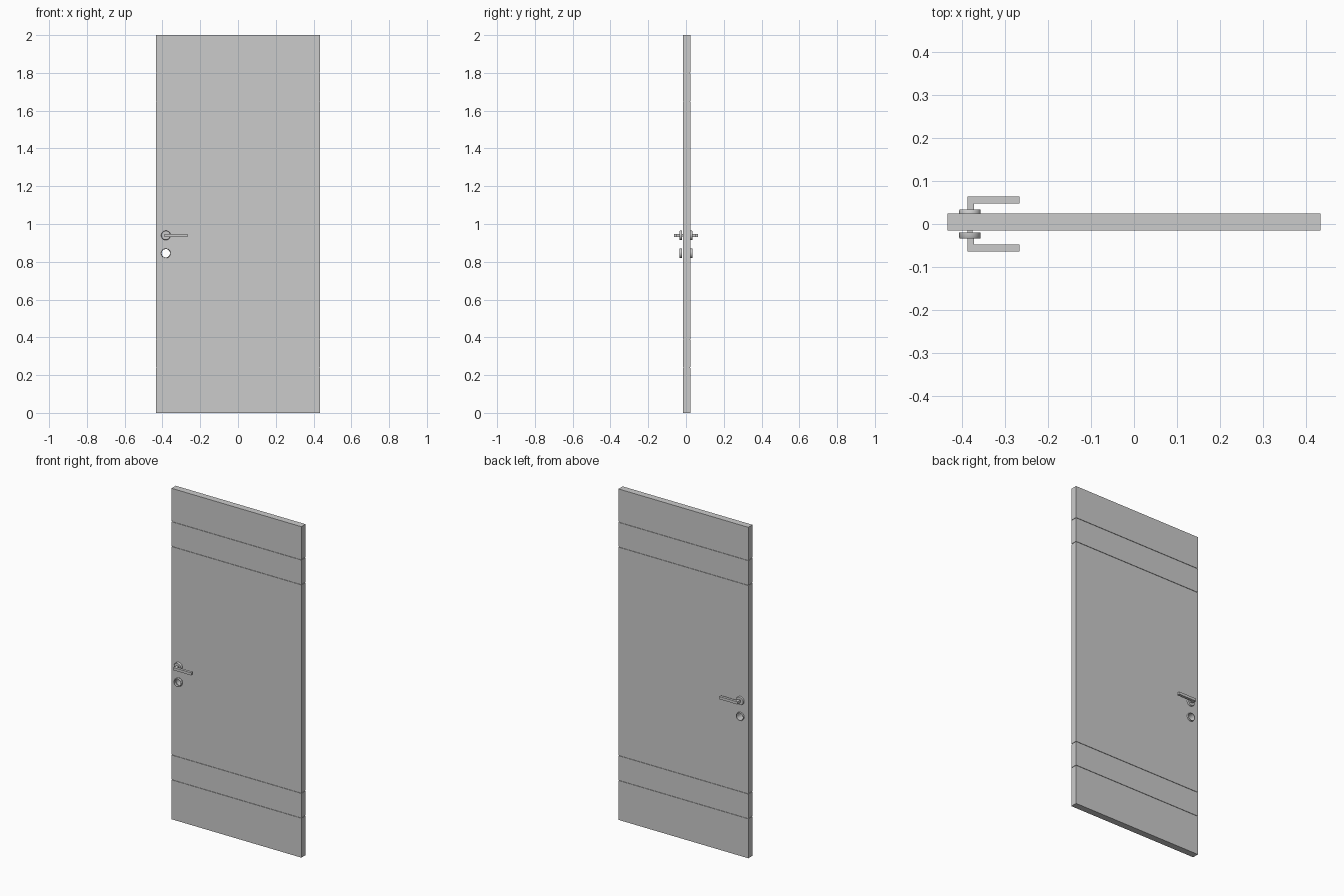
import bpy, bmesh, math
from mathutils import Matrix, Vector

cube = bpy.data.objects.get("Cube")
if cube:
    bpy.data.objects.remove(cube, do_unlink=True)


def material(name, value):
    m = bpy.data.materials.new(name)
    m.use_nodes = True
    col = (value, value, value, 1)
    m.diffuse_color = col
    m.node_tree.nodes["Principled BSDF"].inputs["Base Color"].default_value = col
    return m


GRAY = material("light gray", 0.6)
X, HANDLE_Z, LOCK_Z = -0.382, 0.94, 0.845
FRONT, BACK, HALF = -0.015, 0.025, 0.434


def finish(bm, name, smooth=False):
    bmesh.ops.recalc_face_normals(bm, faces=bm.faces)
    me = bpy.data.meshes.new(name)
    bm.to_mesh(me)
    bm.free()
    ob = bpy.data.objects.new(name, me)
    bpy.context.collection.objects.link(ob)
    me.materials.append(GRAY)
    if smooth:
        bpy.ops.object.select_all(action="DESELECT")
        ob.select_set(True)
        bpy.context.view_layer.objects.active = ob
        bpy.ops.object.shade_smooth_by_angle(angle=math.radians(35))
    return ob


def add_box(bm, lo, hi):
    lo, hi = Vector(lo), Vector(hi)
    mat = Matrix.Translation((lo + hi) / 2) @ Matrix.Diagonal((*(hi - lo), 1))
    bmesh.ops.create_cube(bm, size=1, matrix=mat)


def lathe(name, profile, z, closed):
    """Spin (radius, y) points around the y axis through the fitting."""
    bm = bmesh.new()
    vs = [bm.verts.new((X + r, y, z)) for r, y in profile]
    pairs = list(zip(vs, vs[1:])) + ([(vs[-1], vs[0])] if closed else [])
    es = [bm.edges.new(p) for p in pairs]
    bmesh.ops.spin(bm, geom=vs + es, cent=(X, 0, z), axis=(0, 1, 0),
                   angle=math.tau, steps=32, use_merge=True)
    bmesh.ops.remove_doubles(bm, verts=bm.verts, dist=1e-5)
    return finish(bm, name, True)


# Door leaf: stacked profile with four shallow grooves running all round
bm = bmesh.new()
w, d = 0.002, 0.003
levels = [(0, 0)]
for z in (0.24, 0.39, 1.65, 1.80):
    levels += [(z - w, 0), (z - w, d), (z + w, d), (z + w, 0)]
levels.append((2, 0))
rings = []
for z, i in levels:
    x, f, b = HALF - i, FRONT + i, BACK - i
    rings.append([bm.verts.new(p) for p in
                  ((-x, f, z), (x, f, z), (x, b, z), (-x, b, z))])
for a, b in zip(rings, rings[1:]):
    for k in range(4):
        n = (k + 1) % 4
        bm.faces.new((a[k], a[n], b[n], b[k]))
bm.faces.new(rings[0])
bm.faces.new(rings[-1])
door = finish(bm, "door_leaf")

# Lock bore through the leaf
bm = bmesh.new()
bmesh.ops.create_cone(bm, cap_ends=True, segments=32, radius1=0.022, radius2=0.022, depth=0.2,
                      matrix=Matrix.Translation((X, 0, LOCK_Z)) @ Matrix.Rotation(math.pi / 2, 4, "X"))
cutter = finish(bm, "lock_bore_cutter")
cutter.hide_render = True
cutter.hide_viewport = True
mod = door.modifiers.new("lock_bore", "BOOLEAN")
mod.operation = "DIFFERENCE"
mod.solver = "EXACT"
mod.object = cutter

# Fittings on both sides: rosette, lock ring and lever handle
for side, s in (("front", -1), ("back", 1)):
    inner, outer = s * 0.02, s * 0.034
    edge = outer - s * 0.003
    lathe(side + "_rosette", [(0, inner), (0.025, inner), (0.025, edge),
                              (0.023, outer), (0, outer)], HANDLE_Z, False)
    lathe(side + "_lock_ring", [(0.022, inner), (0.025, inner), (0.025, edge),
                                (0.024, outer), (0.022, outer)], LOCK_Z, True)
    # L-shaped lever: neck out of the rosette, then the grip
    bm = bmesh.new()
    path = [(-0.388, 0.03), (-0.388, 0.064), (-0.267, 0.064),
            (-0.267, 0.048), (-0.372, 0.048), (-0.372, 0.03)]
    face = bm.faces.new([bm.verts.new((x, s * y, HANDLE_Z - 0.008)) for x, y in path])
    ext = bmesh.ops.extrude_face_region(bm, geom=[face])
    top = [v for v in ext["geom"] if isinstance(v, bmesh.types.BMVert)]
    bmesh.ops.translate(bm, verts=top, vec=(0, 0, 0.016))
    finish(bm, side + "_lever")

# Spindle joining the two rosettes
bm = bmesh.new()
add_box(bm, (X - 0.006, -0.025, HANDLE_Z - 0.006), (X + 0.006, 0.025, HANDLE_Z + 0.006))
finish(bm, "spindle")
